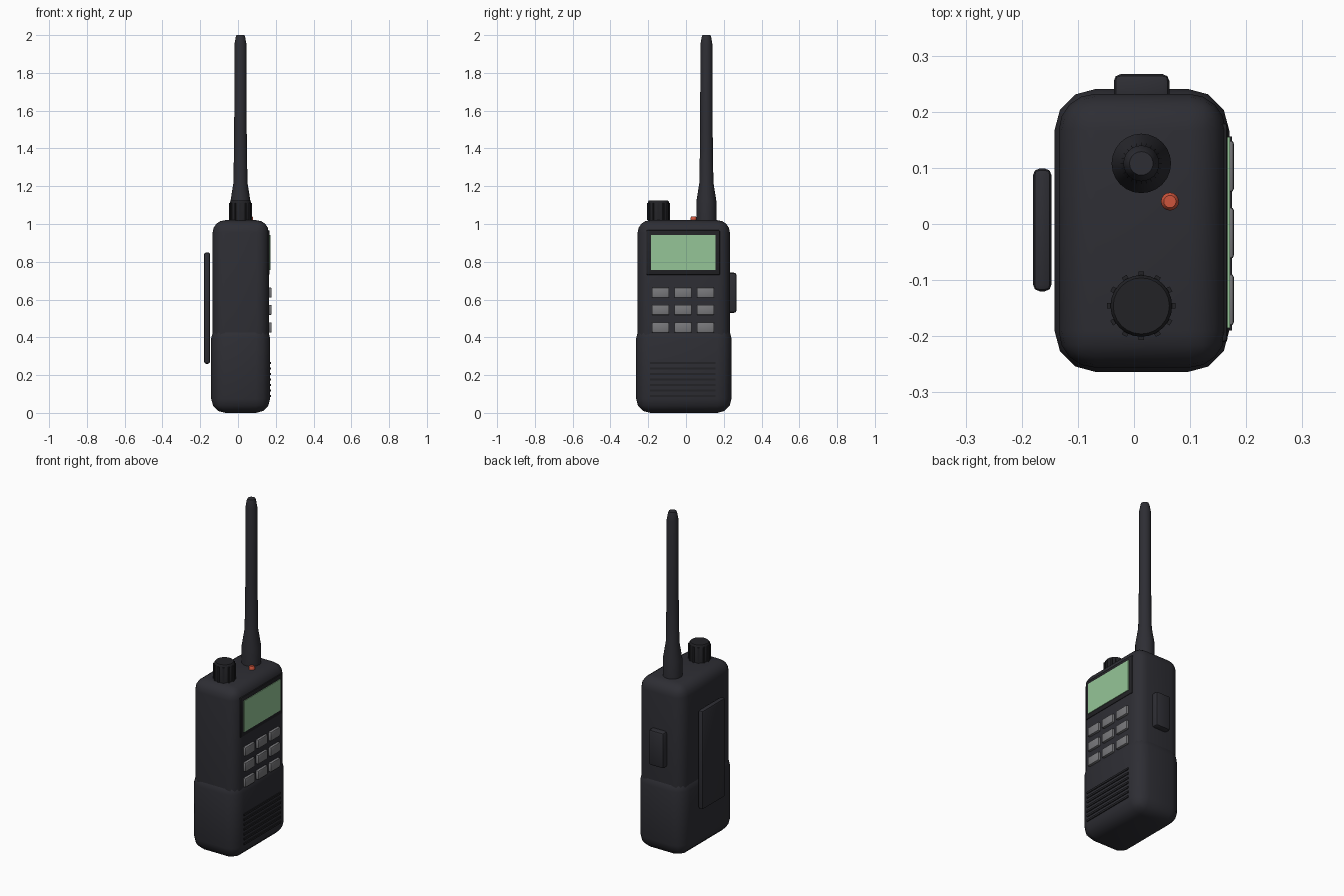
import bpy, bmesh, math
from mathutils import Vector

cube = bpy.data.objects.get("Cube")
if cube:
    bpy.data.objects.remove(cube, do_unlink=True)


def material(name, r, g, b):
    m = bpy.data.materials.new(name)
    m.use_nodes = True
    m.diffuse_color = (r, g, b, 1)
    m.node_tree.nodes["Principled BSDF"].inputs["Base Color"].default_value = (r, g, b, 1)
    return m


CASE = material("charcoal case", 0.027, 0.027, 0.034)
BLACK = material("black rubber", 0.016, 0.016, 0.019)
GREEN = material("display green", 0.30, 0.56, 0.31)
GREY = material("key grey", 0.19, 0.19, 0.20)
RED = material("indicator red", 0.62, 0.09, 0.045)


def finish(bm, name, mat, angle=40):
    bmesh.ops.recalc_face_normals(bm, faces=bm.faces)
    mesh = bpy.data.meshes.new(name)
    bm.to_mesh(mesh)
    bm.free()
    mesh.materials.append(mat)
    ob = bpy.data.objects.new(name, mesh)
    bpy.context.collection.objects.link(ob)
    bpy.ops.object.select_all(action="DESELECT")
    ob.select_set(True)
    bpy.context.view_layer.objects.active = ob
    bpy.ops.object.shade_smooth_by_angle(angle=math.radians(angle))
    return ob


def box(name, mat, x, y, z, bevel=0.0, segments=2):
    """Rounded box given by its (min, max) range on each axis."""
    bm = bmesh.new()
    bmesh.ops.create_cube(bm, size=1)
    for v in bm.verts:
        v.co = Vector([sum(r) / 2 + c * (r[1] - r[0]) for c, r in zip(v.co, (x, y, z))])
    if bevel:
        bmesh.ops.bevel(bm, geom=bm.edges[:], offset=bevel, segments=segments,
                        profile=0.5, affect="EDGES")
    return finish(bm, name, mat)


def lathe(name, mat, centre, profile, sides=24):
    """Closed solid turned around a vertical axis from (radius, z) points."""
    bm = bmesh.new()
    rings = [[bm.verts.new((centre[0] + r * math.cos(i * math.tau / sides),
                            centre[1] + r * math.sin(i * math.tau / sides), z))
              for i in range(sides)] for r, z in profile]
    for a, b in zip(rings, rings[1:]):
        for i in range(sides):
            j = (i + 1) % sides
            bm.faces.new((a[i], a[j], b[j], b[i]))
    bm.faces.new(rings[0][::-1])
    bm.faces.new(rings[-1])
    return finish(bm, name, mat)


# Case: upper body and the slightly larger battery shell around its foot
box("upper_body", CASE, (-0.134, 0.163), (-0.256, 0.232), (0.06, 1.02), 0.065, 4)
box("battery_shell", CASE, (-0.142, 0.17), (-0.264, 0.241), (0, 0.47), 0.075, 3)

# Display
box("display_bezel", BLACK, (0.15, 0.167), (-0.21, 0.18), (0.73, 0.967), 0.006)
box("display_screen", GREEN, (0.16, 0.171), (-0.185, 0.155), (0.757, 0.943))

# Keypad
for row, z in enumerate((0.637, 0.545, 0.452)):
    for col, y in enumerate((-0.135, -0.016, 0.103)):
        box(f"key_{row + 1}_{col + 1}", GREY, (0.15, 0.178), (y - 0.046, y + 0.046),
            (z - 0.027, z + 0.027), 0.006)

# Speaker grille
for i in range(7):
    z = 0.09 + i * 0.029
    box(f"grille_bar_{i + 1}", BLACK, (0.16, 0.175), (-0.19, 0.156), (z - 0.006, z + 0.006))

# Talk button and belt clip
box("talk_button", CASE, (-0.036, 0.063), (0.21, 0.267), (0.53, 0.742), 0.012)
box("belt_clip", CASE, (-0.18, -0.147), (-0.12, 0.099), (0.26, 0.85), 0.012)

# Antenna with its thick base
lathe("antenna", CASE, (0.013, 0.108),
      [(0.053, 0.99), (0.053, 1.12), (0.037, 1.22), (0.033, 1.5), (0.032, 1.95),
       (0.025, 1.99), (0.021, 2.0)])

# Volume knob with grip ridges
KNOB = (0.013, -0.146)
lathe("volume_knob", BLACK, KNOB, [(0.055, 0.99), (0.055, 1.118), (0.05, 1.125)])
for i in range(12):
    a = i * math.tau / 12
    ridge = box(f"knob_ridge_{i + 1}", BLACK, (0.05, 0.061), (-0.005, 0.005), (1.02, 1.112))
    ridge.location = (KNOB[0], KNOB[1], 0)
    ridge.rotation_euler.z = a

# Indicator light
lathe("indicator_light", RED, (0.064, 0.04), [(0.016, 1.0), (0.016, 1.034), (0.011, 1.04)], 16)
